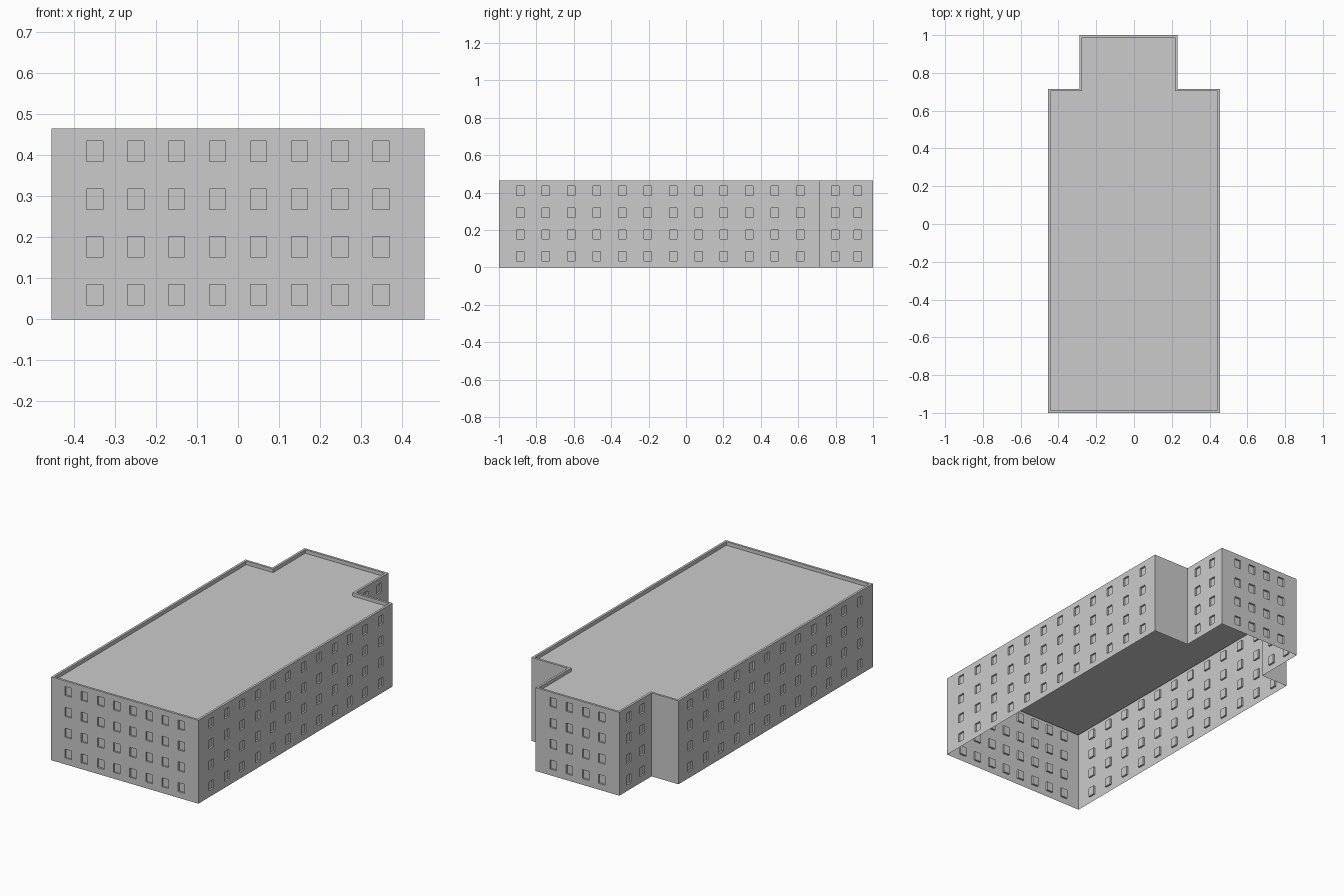
import bpy
import bmesh
from mathutils import Vector

cube = bpy.data.objects.get("Cube")
if cube:
    bpy.data.objects.remove(cube, do_unlink=True)

HEIGHT = 0.466
FLOORS = 4
STOREY = HEIGHT / FLOORS
SILL, WIN_H, WIN_W = 0.035, 0.05, 0.04
RECESS = 0.01
RIM, PARAPET = 0.013, 0.02

# One flat concrete colour
grey = bpy.data.materials.new("light_grey")
grey.use_nodes = True
grey.diffuse_color = (0.6, 0.6, 0.6, 1)
grey.node_tree.nodes["Principled BSDF"].inputs["Base Color"].default_value = (0.6, 0.6, 0.6, 1)


def finish(bm, name):
    mesh = bpy.data.meshes.new(name)
    bm.to_mesh(mesh)
    bm.free()
    mesh.materials.append(grey)
    obj = bpy.data.objects.new(name, mesh)
    bpy.context.collection.objects.link(obj)
    return obj


def spread(count, step, middle):
    return [middle + (i - (count - 1) / 2) * step for i in range(count)]


# Footprint, counter-clockwise; each corner starts a wall with
# (window count, spacing, middle of the window run along the wall)
X, SHOULDER, WING_L, WING_R = 0.455, 0.716, 0.23, -0.288
side, wing_side = 1.716, 0.284
footprint = [
    ((-X, -1), (8, 0.1, X)),
    ((X, -1), (12, 0.136, side / 2 + 0.005)),
    ((X, SHOULDER), None),
    ((WING_L, SHOULDER), (2, 0.12, wing_side / 2)),
    ((WING_L, 1), (4, 0.1, (WING_L - WING_R) / 2)),
    ((WING_R, 1), (2, 0.12, wing_side / 2)),
    ((WING_R, SHOULDER), None),
    ((-X, SHOULDER), (12, 0.136, side / 2 - 0.005)),
]
corners = [Vector((*c, 0)) for c, _ in footprint]

# Horizontal cut lines shared by all walls
levels = [0]
for f in range(FLOORS):
    levels += [f * STOREY + SILL, f * STOREY + SILL + WIN_H]
levels.append(HEIGHT)


def add_wall(bm, start, end, windows):
    along = (end - start).normalized()
    inward = Vector((-along.y, along.x, 0))
    cuts = [0]
    if windows:
        for c in spread(*windows):
            cuts += [c - WIN_W / 2, c + WIN_W / 2]
    cuts.append((end - start).length)
    grid = [[bm.verts.new(start + along * u + Vector((0, 0, z))) for z in levels] for u in cuts]
    panes = []
    for i in range(len(cuts) - 1):
        for j in range(len(levels) - 1):
            face = bm.faces.new((grid[i][j], grid[i + 1][j], grid[i + 1][j + 1], grid[i][j + 1]))
            if i % 2 and j % 2:
                panes.append(face)
    # Push the window panes into the wall
    if panes:
        panes = bmesh.ops.extrude_discrete_faces(bm, faces=panes)["faces"]
        verts = list({v for p in panes for v in p.verts})
        bmesh.ops.translate(bm, verts=verts, vec=inward * RECESS)


# Walls, open underneath
bm = bmesh.new()
for i, (_, windows) in enumerate(footprint):
    add_wall(bm, corners[i], corners[(i + 1) % len(corners)], windows)
bmesh.ops.remove_doubles(bm, verts=bm.verts[:], dist=0.0001)
finish(bm, "walls_with_windows")

# Roof: inset rim with the deck sunk behind a parapet
bm = bmesh.new()
deck = bm.faces.new([bm.verts.new(c + Vector((0, 0, HEIGHT))) for c in corners])
bm.normal_update()
bmesh.ops.inset_region(bm, faces=[deck], thickness=RIM, use_even_offset=True, use_boundary=True)
deck = bmesh.ops.extrude_discrete_faces(bm, faces=[deck])["faces"][0]
bmesh.ops.translate(bm, verts=list(deck.verts), vec=(0, 0, -PARAPET))
finish(bm, "roof_and_parapet")
